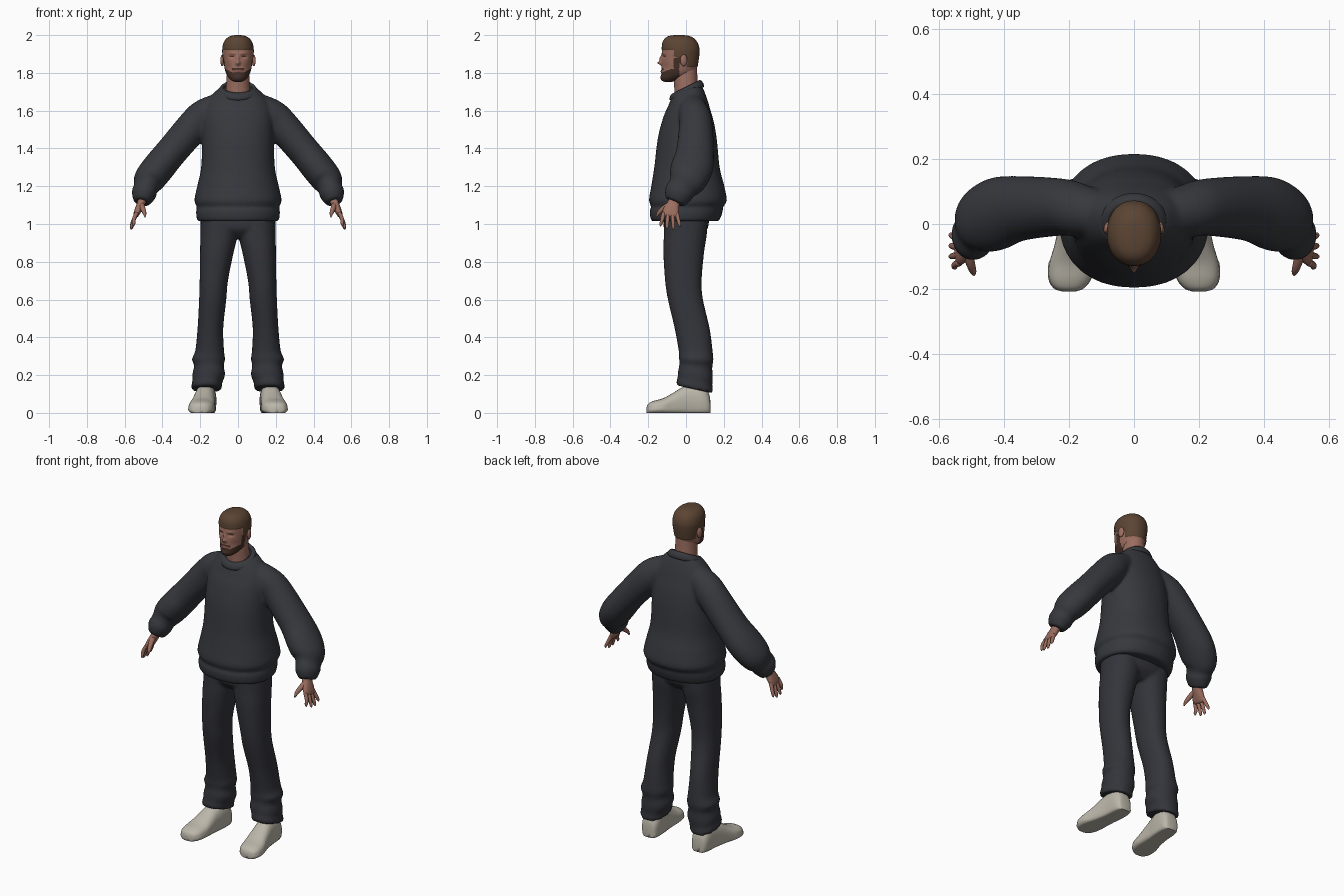
import bpy, bmesh, math
from mathutils import Vector, Matrix

if "Cube" in bpy.data.objects:
    bpy.data.objects.remove(bpy.data.objects["Cube"])


def material(name, r, g, b):
    m = bpy.data.materials.new(name)
    m.use_nodes = True
    m.diffuse_color = (r, g, b, 1)
    bsdf = m.node_tree.nodes["Principled BSDF"]
    bsdf.inputs["Base Color"].default_value = (r, g, b, 1)
    bsdf.inputs["Roughness"].default_value = 0.8
    return m


KNIT = material("charcoal knit", 0.038, 0.040, 0.047)
CLOTH = material("charcoal cloth", 0.034, 0.035, 0.043)
SKIN = material("skin", 0.33, 0.155, 0.115)
HAIR = material("brown hair", 0.105, 0.058, 0.033)
BEARD = material("dark beard", 0.06, 0.030, 0.021)
LIPS = material("lips", 0.24, 0.085, 0.07)
SHOE = material("cream shoe", 0.50, 0.47, 0.40)

X, Y, Z = Vector((1, 0, 0)), Vector((0, 1, 0)), Vector((0, 0, 1))


def spline(rings, steps):
    """Catmull-Rom interpolation of ring records."""
    out = []
    last = len(rings) - 1
    for i in range(last):
        p = [rings[max(0, min(last, i + k))] for k in (-1, 0, 1, 2)]
        for s in range(steps):
            t = s / steps
            out.append([b + 0.5 * t * (c - a + t * (2*a - 5*b + 4*c - d + t * (3*(b - c) + d - a)))
                        for a, b, c, d in zip(*p)])
    return out + [list(rings[last])]


def loft(bm, rings, side=1, n=32, steps=4, axis=None, up=Y, power=2.0, deform=None):
    """Skin ovals (x, y, z, half width, half depth) along a path."""
    rows = spline(rings, steps)
    mids = [Vector(r[:3]) for r in rows]
    loops = []
    for i, (mid, row) in enumerate(zip(mids, rows)):
        t = axis or (mids[min(i + 1, len(mids) - 1)] - mids[max(i - 1, 0)]).normalized()
        v = (up - t * up.dot(t)).normalized()
        u = v.cross(t)
        loop = []
        for k in range(n):
            c, s = math.cos(math.tau * k / n), math.sin(math.tau * k / n)
            cu = math.copysign(abs(c) ** (2 / power), c) * max(row[3], 0.001)
            sv = math.copysign(abs(s) ** (2 / power), s) * max(row[4], 0.001)
            co = mid + u * cu + v * sv
            if deform:
                co = deform(co)
            loop.append(bm.verts.new((co.x * side, co.y, co.z)))
        loops.append(loop)
    for a, b in zip(loops, loops[1:]):
        for k in range(n):
            bm.faces.new((a[k], a[(k + 1) % n], b[(k + 1) % n], b[k]))
    bm.faces.new(loops[0])
    bm.faces.new(loops[-1])


def finish(bm, name, mats, rule=None, voxel=0):
    bmesh.ops.recalc_face_normals(bm, faces=bm.faces[:])
    for f in bm.faces:
        f.smooth = True
        if rule:
            f.material_index = rule(f.calc_center_median())
    mesh = bpy.data.meshes.new(name)
    bm.to_mesh(mesh)
    bm.free()
    for m in mats:
        mesh.materials.append(m)
    ob = bpy.data.objects.new(name, mesh)
    bpy.context.collection.objects.link(ob)
    if voxel:  # fuse overlapping tubes into one soft garment
        r = ob.modifiers.new("fuse", 'REMESH')
        r.mode, r.voxel_size, r.use_smooth_shade = 'VOXEL', voxel, True
        s = ob.modifiers.new("soften", 'SMOOTH')
        s.factor, s.iterations = 0.5, 5
    return ob


def stack(rows):
    """Rows of (z, front y, back y, half width) to upright rings."""
    return [(0, (f + b) / 2, z, w, (b - f) / 2) for z, f, b, w in rows]


def fade(v, lo, hi):
    t = max(0, min(1, (v - lo) / (hi - lo)))
    return t * t * (3 - 2 * t)


# Sweater: body with hem band, two full sleeves with cuffs
bm = bmesh.new()
loft(bm, stack([
    (1.015, -.180, .170, .210), (1.03, -.188, .182, .219), (1.07, -.192, .195, .222),
    (1.09, -.184, .196, .217), (1.125, -.196, .216, .231), (1.20, -.184, .203, .216),
    (1.30, -.168, .178, .195), (1.45, -.150, .163, .190), (1.55, -.125, .145, .187),
    (1.62, -.100, .122, .172), (1.67, -.085, .100, .145), (1.715, -.068, .080, .100)]),
    n=48, axis=Z, power=2.2,
    deform=lambda c: c + Z * (0.3 * c.y * fade(c.z, 1.58, 1.7)))
sleeve = [
    (.10, .030, 1.625, .07, .070), (.17, .042, 1.58, .086, .082), (.225, .052, 1.53, .088, .088),
    (.35, .048, 1.385, .084, .100), (.42, .032, 1.30, .086, .112), (.47, .008, 1.235, .082, .102),
    (.487, -.018, 1.195, .066, .080), (.492, -.028, 1.18, .064, .077),
    (.498, -.040, 1.16, .066, .076), (.506, -.053, 1.13, .053, .062), (.510, -.06, 1.115, .043, .052)]
for side in (1, -1):
    loft(bm, sleeve, side)
finish(bm, "sweater", [KNIT], voxel=0.009)

# Collar: tilted ribbed band round the neck
bm = bmesh.new()
segs, around = 48, 10
band = []
for i in range(segs):
    a = math.tau * i / segs
    out = Vector((math.cos(a), math.sin(a), 0))
    mid = Vector((.090 * out.x, .004 + .076 * out.y, 1.708 + .034 * out.y))
    tilt = (Z - out * 0.6).normalized()
    flat = (out + Z * 0.6).normalized()
    band.append([bm.verts.new(mid + flat * (.012 * math.cos(math.tau * k / around))
                              + tilt * (.023 * math.sin(math.tau * k / around))) for k in range(around)])
for i in range(segs):
    a, b = band[i], band[(i + 1) % segs]
    for k in range(around):
        bm.faces.new((a[k], b[k], b[(k + 1) % around], a[(k + 1) % around]))
finish(bm, "sweater_collar", [KNIT])

# Trousers: hips and two legs with folds above the hem
bm = bmesh.new()
loft(bm, stack([(1.10, -.11, .11, .185), (1.03, -.118, .122, .194),
                (.97, -.115, .112, .192), (.925, -.07, .07, .12)]), axis=Z, power=2.3)
leg = [
    (.10, 0, 1.05, .097, .115), (.10, -.003, .95, .099, .114), (.112, -.012, .85, .089, .108),
    (.128, -.014, .70, .075, .097), (.134, -.003, .60, .072, .093), (.146, .032, .45, .068, .093),
    (.150, .051, .33, .076, .090), (.156, .054, .285, .088, .091), (.154, .052, .25, .078, .087),
    (.155, .050, .205, .087, .092), (.162, .047, .165, .080, .092), (.166, .046, .145, .081, .097),
    (.166, .046, .125, .079, .095)]
for side in (1, -1):
    loft(bm, leg, side, axis=Z, power=2.2,
         deform=lambda c: c - Z * (0.22 * (c.y - .046) * (1 - fade(c.z, .15, .35))))
finish(bm, "trousers", [CLOTH], voxel=0.009)


# Shoes: rounded upper on a flat, slightly wider sole
def sole(c):
    c.z = max(c.z, 0)
    if c.z < .022:
        c.x += (c.x - .19) * .06
    return c


shoe = [(x, y, h * .42, w, h * .58) for x, y, h, w in (
    (.168, .130, .05, .02), (.168, .122, .10, .042), (.169, .09, .145, .054), (.172, .03, .15, .056),
    (.178, -.02, .135, .057), (.184, -.07, .105, .062), (.192, -.12, .078, .068),
    (.197, -.17, .064, .063), (.200, -.198, .050, .044), (.200, -.208, .03, .018))]
for side, label in ((1, "left"), (-1, "right")):
    bm = bmesh.new()
    loft(bm, shoe, side, up=Z, axis=-Y, power=2.4, deform=sole)
    finish(bm, label + "_shoe", [SHOE])

# Hands: palm, four fingers, thumb
for side, label in ((1, "left"), (-1, "right")):
    bm = bmesh.new()
    loft(bm, [(.500, -.055, 1.15, .024, .032), (.512, -.066, 1.11, .022, .032),
              (.528, -.078, 1.075, .019, .042), (.540, -.084, 1.048, .014, .043),
              (.543, -.086, 1.038, .006, .036)], side, n=20, power=2.4)
    for i, tip in enumerate((.988, .974, .970, .985)):
        y = -.118 + i * .023
        spread = (i - 1.5) * .010
        x = .552 if i == 0 else .563
        loft(bm, [(.536, y, 1.06, .011, .011), (.551, y + spread * .5, 1.025, .0105, .0105),
                  (x, y + spread, tip + .012, .008, .008),
                  (x + .001, y + spread * 1.1, tip, .002, .002)], side, n=10)
    loft(bm, [(.512, -.085, 1.105, .014, .016), (.503, -.122, 1.08, .014, .014),
              (.495, -.146, 1.057, .010, .010), (.492, -.157, 1.036, .003, .003)],
         side, n=12, up=X)
    finish(bm, label + "_hand", [SKIN])

# Neck
bm = bmesh.new()
loft(bm, stack([(1.66, -.06, .07, .07), (1.72, -.062, .064, .064),
                (1.78, -.066, .060, .060), (1.84, -.06, .058, .055)]), axis=Z)
finish(bm, "neck", [SKIN])

# Head: smooth skull with pressed and raised features
bumps = [(0, 1.852, .011, .010, -.022), (0, 1.875, .007, .017, -.013), (.032, 1.886, .014, .008, .010),
         (.028, 1.903, .022, .006, -.004), (0, 1.808, .020, .006, -.005),
         (0, 1.775, .022, .012, -.005), (.050, 1.83, .015, .018, .004)]


def is_hair(c):
    return (c.z > 1.922 or (c.y > -.065 and c.z > 1.88 + .4 * max(0, -c.y - .045))
            or (c.y > .005 and c.z > 1.832))


def sculpt(c):
    c = c.copy()
    front = fade(-c.y, .02, .08)
    for x, z, sx, sz, depth in bumps:
        c.y += front * depth * math.exp(-((abs(c.x) - x) / sx) ** 2 - ((c.z - z) / sz) ** 2)
    if is_hair(c):
        mid = Vector((0, -.03, 1.9))
        c += (c - mid).normalized() * .003
    return c


def head_colour(c):
    ax = abs(c.x)
    if is_hair(c):
        return 1
    if c.y < -.035:
        if ax < .021 and 1.801 < c.z < 1.814 and c.y < -.1:
            return 3
        moustache = ax < .032 and 1.813 < c.z < 1.824
        if c.z < 1.802 + .5 * max(0, ax - .03) or moustache or (c.y > -.065 and c.z < 1.88):
            return 2
        if abs(ax - .032) < .012 and abs(c.z - 1.886) < .003:
            return 2
    return 0


bm = bmesh.new()
loft(bm, stack([
    (1.752, -.110, -.075, .016), (1.759, -.127, -.05, .034), (1.775, -.131, -.01, .050),
    (1.795, -.130, .035, .062), (1.82, -.129, .055, .070), (1.86, -.128, .063, .076),
    (1.90, -.127, .068, .080), (1.93, -.126, .068, .080), (1.96, -.122, .058, .073),
    (1.982, -.108, .038, .057), (1.993, -.088, .015, .036), (1.997, -.06, -.015, .014)]),
    n=96, steps=7, axis=Z, power=2.15, deform=sculpt)
finish(bm, "head", [SKIN, HAIR, BEARD, LIPS], head_colour)

# Ears
for side, label in ((1, "left"), (-1, "right")):
    bm = bmesh.new()
    bmesh.ops.create_uvsphere(bm, u_segments=16, v_segments=10, radius=1,
                              matrix=Matrix.Translation((.083 * side, -.012, 1.866))
                              @ Matrix.Rotation(.25 * side, 4, 'Z')
                              @ Matrix.Diagonal((.010, .019, .031, 1)))
    finish(bm, label + "_ear", [SKIN])
